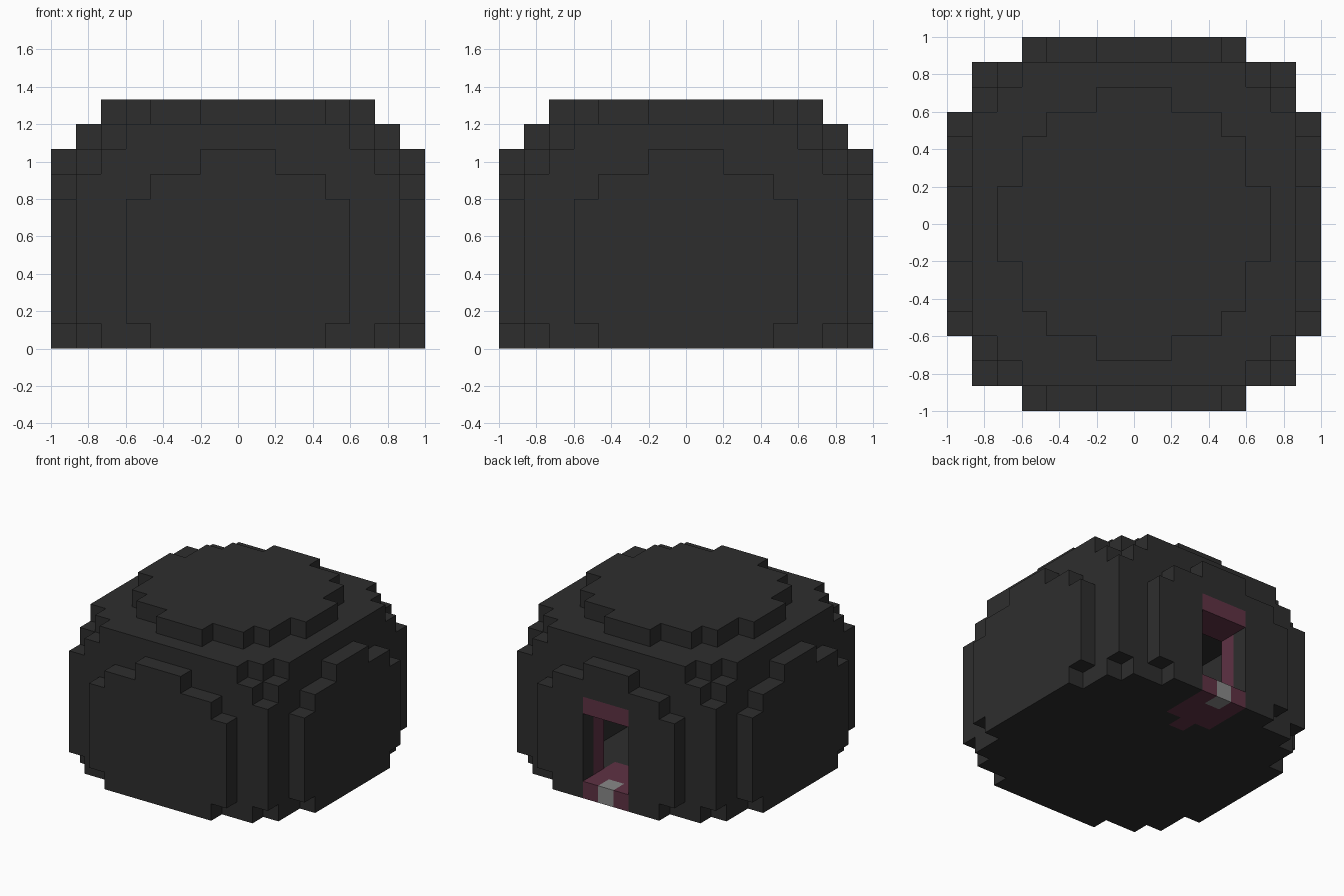
import bpy
import bmesh
from mathutils import Vector

old = bpy.data.objects.get("Cube")
if old:
    bpy.data.objects.remove(old, do_unlink=True)

CELL = 2 / 15  # size of one block


def make_material(name, colour):
    mat = bpy.data.materials.new(name)
    mat.use_nodes = True
    mat.diffuse_color = (*colour, 1)
    bsdf = mat.node_tree.nodes["Principled BSDF"]
    bsdf.inputs["Base Color"].default_value = (*colour, 1)
    bsdf.inputs["Roughness"].default_value = 0.9
    return mat


charcoal = make_material("charcoal", (0.027, 0.027, 0.027))
plum = make_material("plum red", (0.114, 0.032, 0.058))
grey = make_material("light grey", (0.25, 0.25, 0.25))

# Each dome layer is a union of rectangles (half widths in blocks), mirrored in x and y
foot = [(7, 3), (6, 5)]
wall = [(7, 4), (6, 6)]
shoulder = [(7, 3), (6, 6)]
eave = [(7, 1), (6, 5)]
roof = [(6, 4), (5, 5)]
cap = [(5, 1), (4, 3)]
layers = [foot] + [wall] * 5 + [shoulder, eave, roof, cap]


def in_dome(i, j, k):
    a, b = abs(i), abs(j)
    return any((a <= p and b <= q) or (a <= q and b <= p) for p, q in layers[k])


def in_hollow(i, j, k):
    doorway = abs(i) <= 1 and j >= 0 and 1 <= k <= 4
    room = abs(i) <= 3 and abs(j) <= 5 and 1 <= k <= 5
    return doorway or room


def part_of(i, j, k):
    if k == 0 and j == 7 and i == 0:
        return "doorstep"
    if k == 0 and ((abs(i) <= 1 and j >= 5) or (i == 0 and j == 4)):
        return "door_sill"
    if k == 5 and abs(i) <= 1 and j >= 6:
        return "door_lintel"
    if 1 <= k <= 4 and abs(i) == 2 and j == 6:
        return "door_jambs"
    return "dome_shell"


# Sort the solid blocks into parts
span = range(-7, 8)
solid = {(i, j, k): part_of(i, j, k)
         for i in span for j in span for k in range(len(layers))
         if in_dome(i, j, k) and not in_hollow(i, j, k)}


def build_part(name, mat):
    """Make one part from the exposed sides of its blocks."""
    bm = bmesh.new()
    for cell, owner in solid.items():
        if owner != name:
            continue
        centre = Vector(cell) + Vector((0, 0, 0.5))
        for axis in range(3):
            for sign in (-1, 1):
                n = Vector((0, 0, 0))
                n[axis] = sign
                side = tuple(c + int(d) for c, d in zip(cell, n))
                if side in solid:
                    continue
                u = Vector((0, 0, 0))
                u[(axis + 1) % 3] = 0.5
                v = n.cross(u)
                mid = centre + n * 0.5
                corners = (mid - u - v, mid + u - v, mid + u + v, mid - u + v)
                bm.faces.new([bm.verts.new(c * CELL) for c in corners])
    bmesh.ops.remove_doubles(bm, verts=bm.verts[:], dist=CELL * 0.01)
    mesh = bpy.data.meshes.new(name)
    bm.to_mesh(mesh)
    bm.free()
    mesh.materials.append(mat)
    obj = bpy.data.objects.new(name, mesh)
    bpy.context.collection.objects.link(obj)
    return obj


build_part("dome_shell", charcoal)
build_part("door_lintel", plum)
build_part("door_jambs", plum)
build_part("door_sill", plum)
build_part("doorstep", grey)
